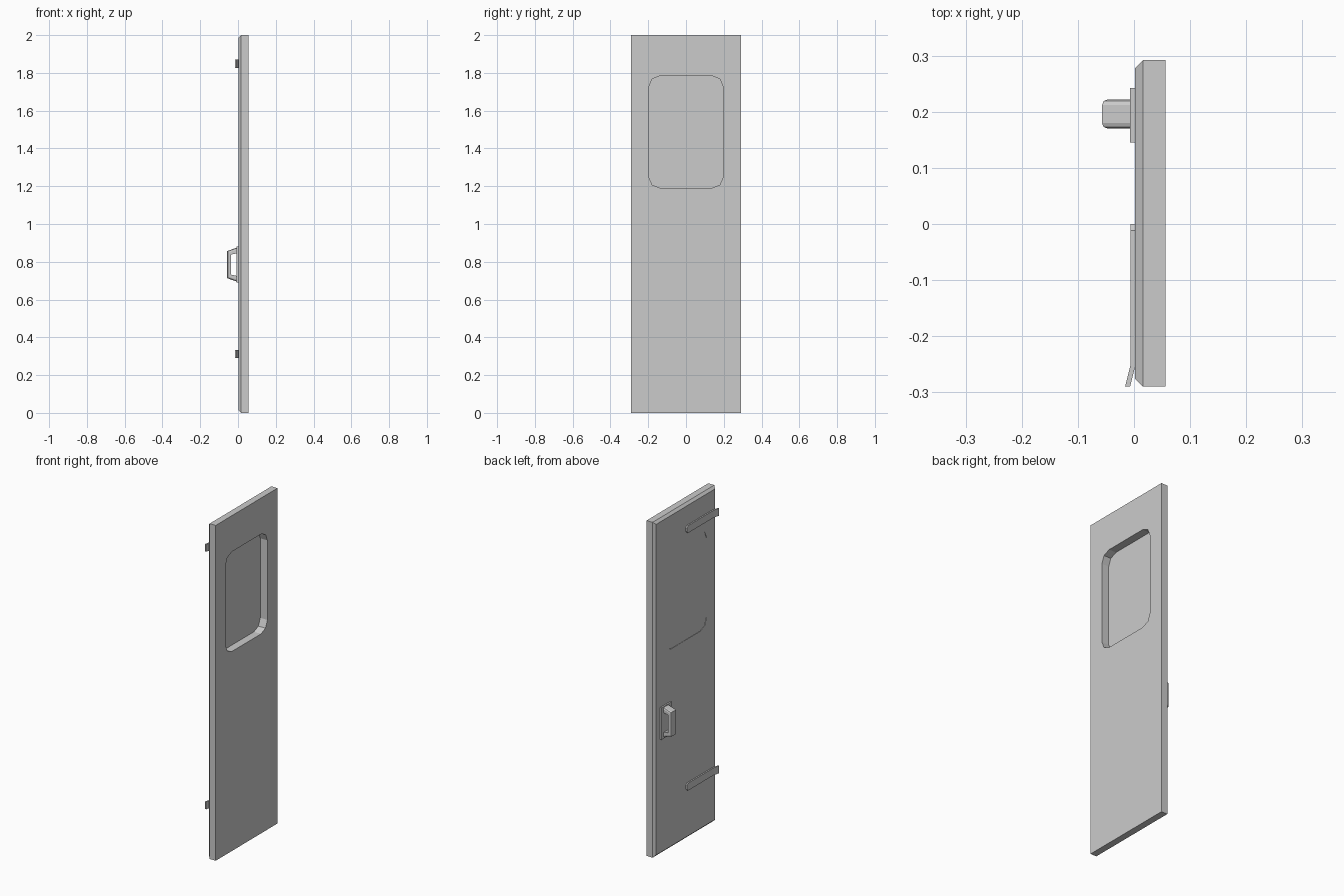
import bpy, bmesh, math
from mathutils import Vector

if "Cube" in bpy.data.objects:
    bpy.data.objects.remove(bpy.data.objects["Cube"])


def make_object(name, bm):
    bmesh.ops.recalc_face_normals(bm, faces=bm.faces)
    mesh = bpy.data.meshes.new(name)
    bm.to_mesh(mesh)
    bm.free()
    obj = bpy.data.objects.new(name, mesh)
    bpy.context.collection.objects.link(obj)
    return obj


def extrude(name, points, direction):
    """Closed polygon pushed along a direction into a solid."""
    bm = bmesh.new()
    face = bm.faces.new([bm.verts.new(p) for p in points])
    new = bmesh.ops.extrude_face_region(bm, geom=[face])["geom"]
    verts = [g for g in new if isinstance(g, bmesh.types.BMVert)]
    bmesh.ops.translate(bm, verts=verts, vec=Vector(direction))
    return make_object(name, bm)


def rounded_rect(x, y0, y1, z0, z1, r, steps):
    """Rounded rectangle lying in the plane of the door."""
    pts = []
    corners = [(y1 - r, z1 - r), (y0 + r, z1 - r), (y0 + r, z0 + r), (y1 - r, z0 + r)]
    for i, (cy, cz) in enumerate(corners):
        for k in range(steps + 1):
            a = math.pi / 2 * (i + k / steps)
            pts.append((x, cy + r * math.cos(a), cz + r * math.sin(a)))
    return pts


# Door slab: straight body with a chamfered outer face
bm = bmesh.new()
rings = []
for x, inset in ((0.056, 0), (0.016, 0), (0.002, 0.014)):
    y0, y1, z0, z1 = -0.29 + inset, 0.292 - inset, inset, 2 - inset
    rings.append([bm.verts.new((x, y, z)) for y, z in ((y0, z0), (y1, z0), (y1, z1), (y0, z1))])
for a, b in zip(rings, rings[1:]):
    for i in range(4):
        j = (i + 1) % 4
        bm.faces.new((a[i], a[j], b[j], b[i]))
bm.faces.new(rings[0])
bm.faces.new(rings[-1])
door = make_object("door_panel", bm)

# Window opening and its pane, nearly flush with the outer face
window = (-0.197, 0.197, 1.19, 1.785)
cutter = extrude("window_cutter", rounded_rect(-0.05, *window, 0.06, 2), (0.2, 0, 0))
cut = door.modifiers.new("window", "BOOLEAN")
cut.operation = "DIFFERENCE"
cut.solver = "EXACT"
cut.object = cutter
bpy.context.view_layer.objects.active = door
bpy.ops.object.modifier_apply(modifier=cut.name)
bpy.data.objects.remove(cutter)
extrude("window_pane", rounded_rect(0.004, *window, 0.06, 2), (0.005, 0, 0))

# Handle: mounting plate and bowed grip
extrude("handle_plate", [(-0.007, y, z) for y, z in
        ((0.145, 0.69), (0.242, 0.69), (0.242, 0.88), (0.145, 0.88))], (0.01, 0, 0))
grip_profile = [(-0.006, 0.695), (-0.057, 0.713), (-0.057, 0.857), (-0.006, 0.875),
                (-0.006, 0.845), (-0.036, 0.838), (-0.036, 0.732), (-0.006, 0.725)]
grip = extrude("handle_grip", [(x, 0.17, z) for x, z in grip_profile], (0, 0.052, 0))
bm = bmesh.new()
bm.from_mesh(grip.data)
edges = [e for e in bm.edges if all(v.co.x < -0.05 for v in e.verts)
         and abs(e.verts[0].co.z - e.verts[1].co.z) > 0.1]
edges += [e for e in bm.edges if {round(v.co.x, 3) for v in e.verts} == {-0.057, -0.006}]
bmesh.ops.bevel(bm, geom=edges, offset=0.01, segments=2, profile=0.5, affect="EDGES")
bm.to_mesh(grip.data)
bm.free()

# Hinge straps: chamfered inner end, outer end bent away from the door
for label, z in (("lower", 0.312), ("upper", 1.848)):
    bm = bmesh.new()
    rings = []
    for y, x, h in ((0, -0.006, 0.011), (-0.012, -0.006, 0.022),
                    (-0.25, -0.006, 0.022), (-0.29, -0.016, 0.022)):
        rings.append([bm.verts.new((x + dx, y, z + dz)) for dx, dz in
                      ((0, -h), (0.009, -h), (0.009, h), (0, h))])
    for a, b in zip(rings, rings[1:]):
        for i in range(4):
            j = (i + 1) % 4
            bm.faces.new((a[i], a[j], b[j], b[i]))
    bm.faces.new(rings[0])
    bm.faces.new(rings[-1])
    make_object(label + "_hinge_strap", bm)
